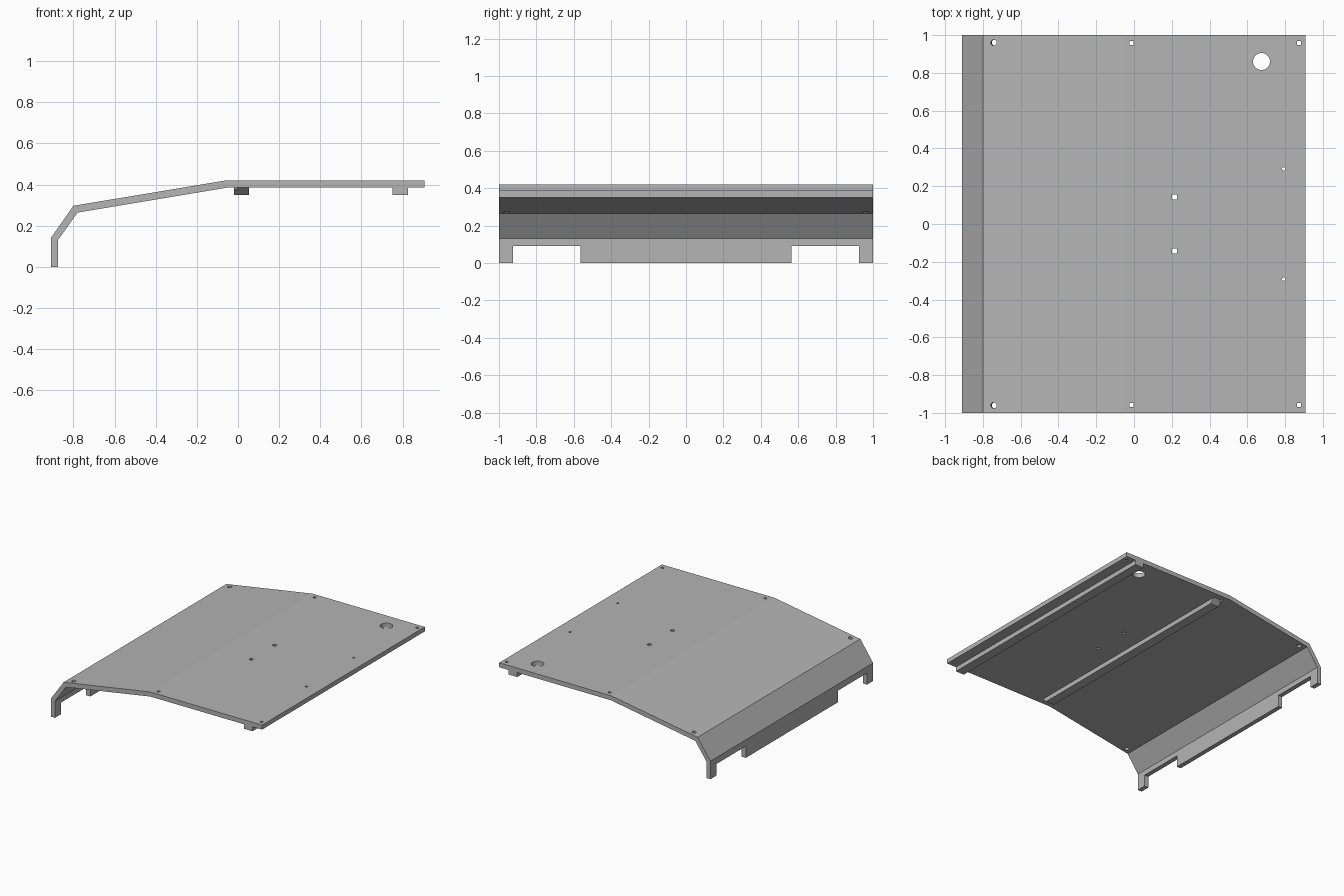
import bpy, bmesh, math
from mathutils import Matrix, Vector

cube = bpy.data.objects.get("Cube")
if cube:
    bpy.data.objects.remove(cube)

grey = bpy.data.materials.new("light grey")
grey.use_nodes = True
colour = (0.46, 0.46, 0.46, 1)
grey.diffuse_color = colour
grey.node_tree.nodes["Principled BSDF"].inputs["Base Color"].default_value = colour


def make_object(name, bm):
    bmesh.ops.recalc_face_normals(bm, faces=bm.faces)
    mesh = bpy.data.meshes.new(name)
    bm.to_mesh(mesh)
    bm.free()
    mesh.materials.append(grey)
    obj = bpy.data.objects.new(name, mesh)
    bpy.context.collection.objects.link(obj)
    return obj


def extrude(name, points, offset):
    """Close a profile into a face and sweep it along the offset."""
    bm = bmesh.new()
    face = bm.faces.new([bm.verts.new(p) for p in points])
    swept = bmesh.ops.extrude_face_region(bm, geom=[face])["geom"]
    verts = [v for v in swept if isinstance(v, bmesh.types.BMVert)]
    bmesh.ops.translate(bm, verts=verts, vec=offset)
    return make_object(name, bm)


# Bent sheet: flat deck, gentle slope, steep shoulder and upright flange
section = [(-0.91, 0), (-0.91, 0.14), (-0.80, 0.297), (-0.06, 0.42), (0.907, 0.42),
           (0.907, 0.385), (-0.055, 0.385), (-0.78, 0.264), (-0.875, 0.13), (-0.875, 0)]
panel = extrude("bent_panel", [(x, -1, z) for x, z in section], Vector((0, 2, 0)))

# Stiffening ribs under the deck
edge_rib = extrude("edge_rib", [(x, -1, z) for x, z in
                   [(0.752, 0.39), (0.825, 0.39), (0.825, 0.35), (0.752, 0.35)]],
                   Vector((0, 2, 0)))
middle_rib = extrude("middle_rib", [(-0.02, y, z) for y, z in
                     [(-0.96, 0.39), (0.96, 0.39), (0.915, 0.35), (-0.915, 0.35)]],
                     Vector((0.073, 0, 0)))

# Cutters: flange notches and all the holes
bm = bmesh.new()


def cut_box(centre, size):
    bmesh.ops.create_cube(bm, size=1, matrix=Matrix.Translation(centre)
                          @ Matrix.Diagonal((*size, 1)))


def cut_round(x, y, z, radius, sides, tilt=0):
    bmesh.ops.create_cone(bm, cap_ends=True, segments=sides, radius1=radius,
                          radius2=radius, depth=0.2,
                          matrix=Matrix.Translation((x, y, z)) @ Matrix.Rotation(tilt, 4, 'Y'))


for side in (-1, 1):
    cut_box((-0.89, side * 0.745, 0.04), (0.1, 0.36, 0.1))
    cut_box((0.215, side * 0.143, 0.4), (0.026, 0.026, 0.2))
    cut_round(0.793, side * 0.292, 0.4, 0.009, 12)
    cut_round(-0.74, side * 0.96, 0.29, 0.016, 12, -math.radians(9.5))
    for x in (-0.013, 0.873):
        cut_box((x, side * 0.958, 0.4), (0.02, 0.02, 0.2))
cut_round(0.675, 0.86, 0.4, 0.045, 32)
cutters = make_object("hole_cutters", bm)
cutters.hide_render = True

for obj in (panel, edge_rib, middle_rib):
    cut = obj.modifiers.new("holes", 'BOOLEAN')
    cut.operation = 'DIFFERENCE'
    cut.solver = 'EXACT'
    cut.object = cutters
    bpy.context.view_layer.objects.active = obj
    bpy.ops.object.modifier_apply(modifier=cut.name)

bpy.data.objects.remove(cutters)
